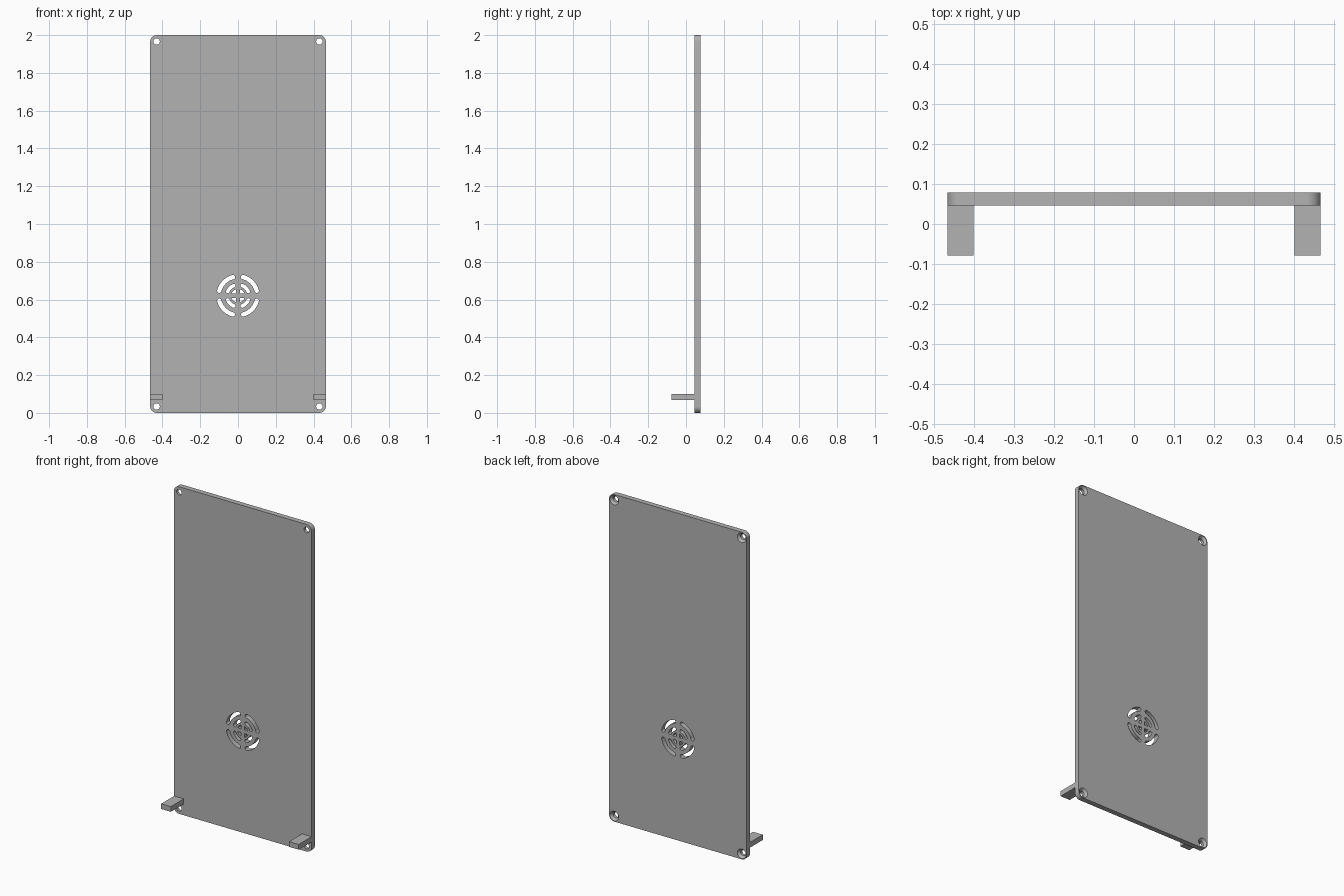
import bpy
import math

HALF_W, HEIGHT = 0.465, 2.0
FRONT, BACK = 0.046, 0.078          # panel faces along y
CORNER = 0.034                      # corner radius, also screw inset
VENT_Z = 0.62

cube = bpy.data.objects.get("Cube")
if cube:
    bpy.data.objects.remove(cube, do_unlink=True)

grey = bpy.data.materials.new("plain grey")
grey.use_nodes = True
grey.diffuse_color = (0.45, 0.45, 0.45, 1)
grey.node_tree.nodes["Principled BSDF"].inputs["Base Color"].default_value = grey.diffuse_color


def arc(cx, cz, r, start, end, steps):
    return [(cx + r * math.cos(start + (end - start) * i / steps),
             cz + r * math.sin(start + (end - start) * i / steps))
            for i in range(steps + 1)]


def activate(obj):
    bpy.ops.object.select_all(action='DESELECT')
    obj.select_set(True)
    bpy.context.view_layer.objects.active = obj


def slot(inner, outer, quadrant, gap):
    """Curved slot with rounded ends, kept clear of the cross bars."""
    mid, cap = (inner + outer) / 2, (outer - inner) / 2
    trim = math.asin((gap + cap) / mid)
    a = quadrant * math.pi / 2 + trim
    b = (quadrant + 1) * math.pi / 2 - trim
    far = (mid * math.cos(b), VENT_Z + mid * math.sin(b))
    near = (mid * math.cos(a), VENT_Z + mid * math.sin(a))
    return (arc(0, VENT_Z, outer, a, b, 14)
            + arc(*far, cap, b, b + math.pi, 8)[1:-1]
            + arc(0, VENT_Z, inner, b, a, 14)
            + arc(*near, cap, a + math.pi, a + 2 * math.pi, 8)[1:-1])


def wedge(radius, quadrant, gap):
    """Quarter disc opening between the cross bars."""
    trim = math.asin(gap / radius)
    base = quadrant * math.pi / 2
    turn = base + math.pi / 4
    tip = (gap * math.sqrt(2) * math.cos(turn), VENT_Z + gap * math.sqrt(2) * math.sin(turn))
    return [tip] + arc(0, VENT_Z, radius, base + trim, base + math.pi / 2 - trim, 8)


# Panel outline, vent openings and screw holes
outline = []
screws = [(sx * (HALF_W - CORNER), z) for sx in (1, -1) for z in (CORNER, HEIGHT - CORNER)]
for i, (sx, z) in enumerate([(1, HEIGHT - CORNER), (-1, HEIGHT - CORNER), (-1, CORNER), (1, CORNER)]):
    outline += arc(sx * (HALF_W - CORNER), z, CORNER, i * math.pi / 2, (i + 1) * math.pi / 2, 10)
loops = [outline]
for q in range(4):
    loops += [slot(0.091, 0.114, q, 0.015), slot(0.049, 0.068, q, 0.013), wedge(0.036, q, 0.011)]
loops += [arc(x, z, 0.017, 0, 2 * math.pi, 32)[:-1] for x, z in screws]

curve = bpy.data.curves.new("panel", 'CURVE')
curve.dimensions = '2D'
curve.fill_mode = 'BOTH'
curve.extrude = (BACK - FRONT) / 2
for points in loops:
    spline = curve.splines.new('POLY')
    spline.points.add(len(points) - 1)
    for p, (x, z) in zip(spline.points, points):
        p.co = (x, z, 0, 1)
    spline.use_cyclic_u = True
panel = bpy.data.objects.new("panel", curve)
bpy.context.collection.objects.link(panel)
panel.location.y = (FRONT + BACK) / 2
panel.rotation_euler.x = math.pi / 2
activate(panel)
bpy.ops.object.convert(target='MESH')
panel = bpy.context.object
bpy.ops.object.transform_apply(location=True, rotation=True, scale=True)
bpy.ops.object.mode_set(mode='EDIT')
bpy.ops.mesh.select_all(action='SELECT')
bpy.ops.mesh.remove_doubles(threshold=0.00005)
bpy.ops.mesh.normals_make_consistent(inside=False)
bpy.ops.object.mode_set(mode='OBJECT')

# Countersinks on the back of each screw hole
for x, z in screws:
    bpy.ops.mesh.primitive_cone_add(vertices=32, radius1=0.031, radius2=0.012, depth=0.022,
                                    location=(x, BACK - 0.009, z), rotation=(math.pi / 2, 0, 0))
    cutter = bpy.context.object
    cutter.name = "countersink_cutter"
    cutter.hide_render = True
    cut = panel.modifiers.new("countersink", 'BOOLEAN')
    cut.operation = 'DIFFERENCE'
    cut.solver = 'EXACT'
    cut.object = cutter
    activate(panel)
    bpy.ops.object.modifier_apply(modifier=cut.name)
    bpy.data.objects.remove(cutter, do_unlink=True)

panel.data.materials.clear()
panel.data.materials.append(grey)
activate(panel)
bpy.ops.object.shade_smooth_by_angle(angle=math.radians(30))

# Support tabs at the bottom of the front face
for side, sx in (("left", 1), ("right", -1)):
    bpy.ops.mesh.primitive_cube_add(size=1, location=(sx * (HALF_W - 0.0325), (FRONT - 0.078) / 2, 0.084))
    tab = bpy.context.object
    tab.name = side + "_tab"
    tab.scale = (0.065, FRONT + 0.078, 0.032)
    bpy.ops.object.transform_apply(location=False, rotation=False, scale=True)
    tab.data.materials.append(grey)
